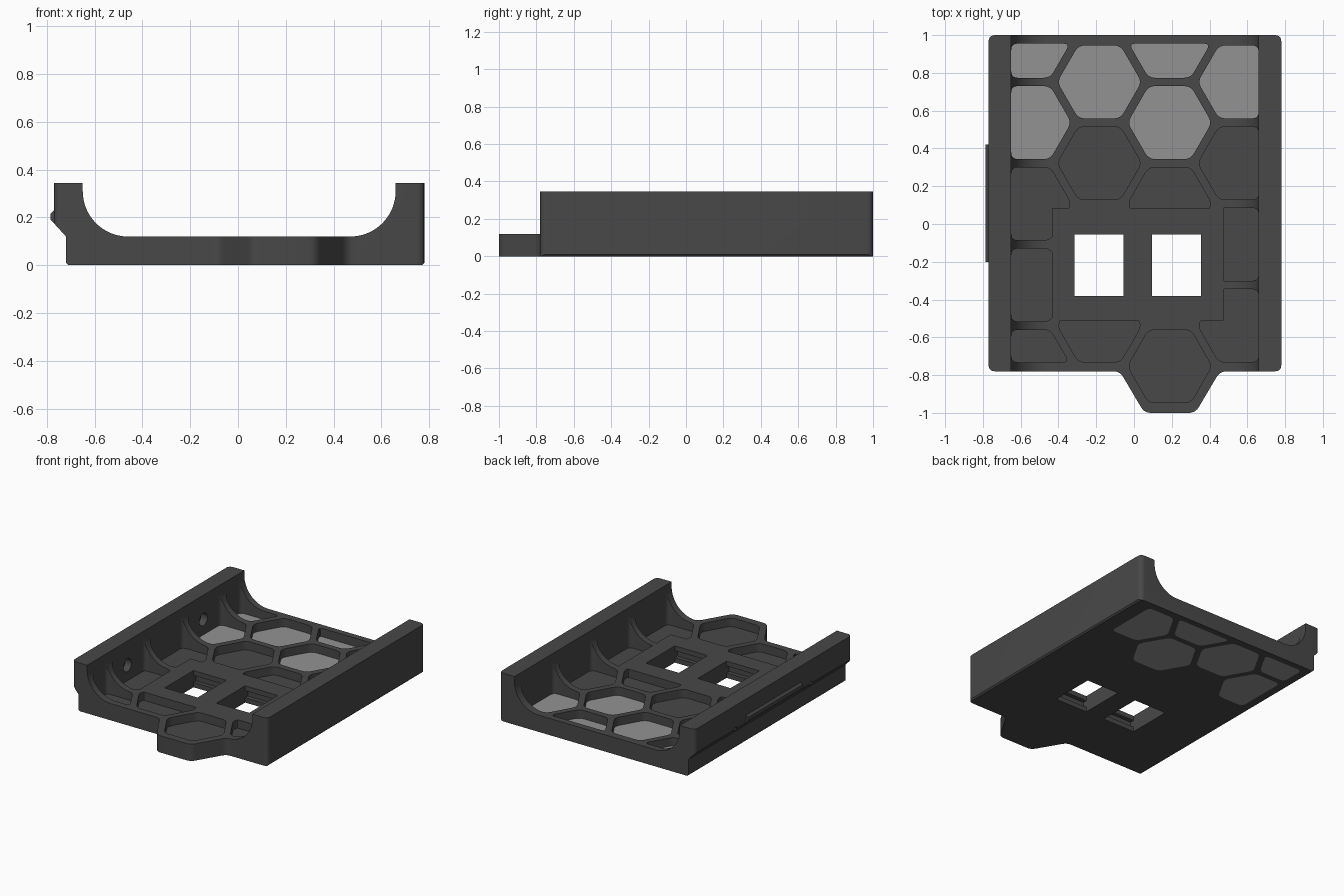
import bpy, bmesh, math
from mathutils import Vector

if "Cube" in bpy.data.objects:
    bpy.data.objects.remove(bpy.data.objects["Cube"])


def material(name, value):
    m = bpy.data.materials.new(name)
    m.diffuse_color = (value, value, value, 1)
    m.use_nodes = True
    m.node_tree.nodes["Principled BSDF"].inputs["Base Color"].default_value = m.diffuse_color
    return m


DARK = material("charcoal", 0.065)
GREY = material("mid grey", 0.29)


def prism(name, outline, lo, hi, axis="z", mat=DARK):
    """Extrude a 2D outline along an axis between lo and hi."""
    place = {"z": lambda a, b, t: (a, b, t),
             "y": lambda a, b, t: (a, t, b),
             "x": lambda a, b, t: (t, a, b)}[axis]
    bm = bmesh.new()
    face = bm.faces.new([bm.verts.new(place(a, b, lo)) for a, b in outline])
    ext = bmesh.ops.extrude_face_region(bm, geom=[face])
    move = Vector(place(0, 0, hi - lo))
    bmesh.ops.translate(bm, vec=move,
                        verts=[v for v in ext["geom"] if isinstance(v, bmesh.types.BMVert)])
    bmesh.ops.recalc_face_normals(bm, faces=bm.faces)
    me = bpy.data.meshes.new(name)
    bm.to_mesh(me)
    bm.free()
    me.materials.append(mat)
    ob = bpy.data.objects.new(name, me)
    bpy.context.collection.objects.link(ob)
    return ob


def boolean(ob, tool, op="DIFFERENCE", keep=False):
    mod = ob.modifiers.new("cut", "BOOLEAN")
    mod.operation, mod.object, mod.solver = op, tool, "EXACT"
    with bpy.context.temp_override(object=ob, active_object=ob):
        bpy.ops.object.modifier_apply(modifier=mod.name)
    if not keep:
        bpy.data.objects.remove(tool)


def rect(x0, x1, y0, y1):
    return [(x0, y0), (x1, y0), (x1, y1), (x0, y1)]


def circle(cx, cy, r, n=24):
    return [(cx + r * math.cos(math.tau * i / n), cy + r * math.sin(math.tau * i / n))
            for i in range(n)]


def rounded(points, setback, n=5):
    """Round every corner, starting the curve a set distance from it."""
    out = []
    for i, p in enumerate(points):
        p = Vector(p)
        a, b = Vector(points[i - 1]) - p, Vector(points[(i + 1) % len(points)]) - p
        s = p + a.normalized() * min(setback, a.length * 0.45)
        e = p + b.normalized() * min(setback, b.length * 0.45)
        for k in range(n + 1):
            t = k / n
            out.append(tuple(s * (1 - t) ** 2 + p * 2 * t * (1 - t) + e * t * t))
    return out


def clip(points, axis, limit, sign):
    """Keep the part of a convex outline where sign * (coord - limit) <= 0."""
    out = []
    for i, q in enumerate(points):
        p = points[i - 1]
        dp, dq = sign * (p[axis] - limit), sign * (q[axis] - limit)
        if (dp > 0) != (dq > 0):
            t = dp / (dp - dq)
            out.append((p[0] + t * (q[0] - p[0]), p[1] + t * (q[1] - p[1])))
        if dq <= 0:
            out.append(q)
    return out


def arc(cx, cz, r, a0, a1, n=16):
    return [(cx + r * math.cos(math.radians(a0 + (a1 - a0) * i / n)),
             cz + r * math.sin(math.radians(a0 + (a1 - a0) * i / n))) for i in range(n + 1)]


# Tray: channel cross-section trimmed by a plan outline with a front tab
H, BASE, FLOOR = 0.345, 0.12, 0.06
profile = ([(-0.71, 0), (0.77, 0), (0.78, 0.01), (0.78, H), (0.66, H)]
           + arc(0.47, 0.31, 0.19, 0, -90) + arc(-0.46, 0.31, 0.19, -90, -180)
           + [(-0.65, H), (-0.77, H), (-0.77, 0.175), (-0.72, BASE), (-0.72, 0.01)])
tray = prism("tray", profile, -1.2, 1.2, "y")
plan = rounded([(-0.77, 1), (-0.77, -0.78), (-0.075, -0.78), (0.055, -1),
                (0.325, -1), (0.455, -0.78), (0.78, -0.78), (0.78, 1)], 0.035)
# wider rounding on the tab is added by the shared corner setback
boolean(tray, prism("plan_cutter", plan, -0.5, 0.8), "INTERSECT")

# Honeycomb pockets, leaving a solid island around the windows
island = prism("island_cutter", rect(-0.435, 0.475, -0.51, 0.085), -0.5, 1)
R = 0.193 / math.cos(math.pi / 6)
even, odd = (0.752, 0.322, -0.538), (0.967, 0.537, 0.107, -0.323, -0.753)
cells = ([(-0.183, y) for y in even] + [(0.561, y) for y in even + (-0.108,)]
         + [(-0.555, y) for y in odd] + [(0.189, y) for y in odd if y != -0.323])
for cx, cy in cells:
    pts = circle(cx, cy, R, 6)
    pts = clip(clip(pts, 0, 0.66, 1), 0, -0.65, -1)
    pts = clip(pts, 1, 0.955, 1)
    if not (cx == 0.189 and cy < -0.7):
        pts = clip(pts, 1, -0.732, -1)
    # drop near-duplicate corners left by clipping
    pts = [p for i, p in enumerate(pts) if math.dist(p, pts[i - 1]) > 0.004]
    shape = rounded(pts, 0.035)
    is_open = cy > 0.7 or (cy > 0.5 and cx < 0.5)
    pocket = prism("pocket_cutter", shape, -0.1 if is_open else FLOOR, 0.32)
    if not is_open and -0.6 < cy < 0.2:
        boolean(pocket, island, keep=True)
    boolean(tray, pocket)
    if is_open:
        # Grey infill plate
        prism("infill_plate", shape, 0.0, FLOOR, mat=GREY)
bpy.data.objects.remove(island)

# Two socket windows with an undercut for clips
for x0 in (-0.315, 0.095):
    boolean(tray, prism("window_cutter", rect(x0, x0 + 0.26, -0.38, -0.055), -0.1, 0.3))
    boolean(tray, prism("undercut_cutter", rect(x0, x0 + 0.26, -0.41, -0.025), 0.035, 0.085))

# Stepped screw holes in the left wall
for y in (0.537, -0.323):
    boolean(tray, prism("hole_cutter", circle(y, 0.17, 0.045), -0.70, -0.60, "x"))
    boolean(tray, prism("pin_cutter", circle(y, 0.17, 0.018, 16), -0.85, -0.69, "x"))

# Latch rail on the left wall
rail = [(-0.765, 0.235), (-0.775, 0.225), (-0.785, 0.215), (-0.785, 0.19), (-0.765, 0.17)]
prism("latch_rail", rail, -0.2, 0.42, "y")

# Smooth curves, keep edges crisp
for ob in bpy.context.collection.objects:
    ob.select_set(True)
bpy.context.view_layer.objects.active = tray
bpy.ops.object.shade_smooth_by_angle(angle=math.radians(30))
